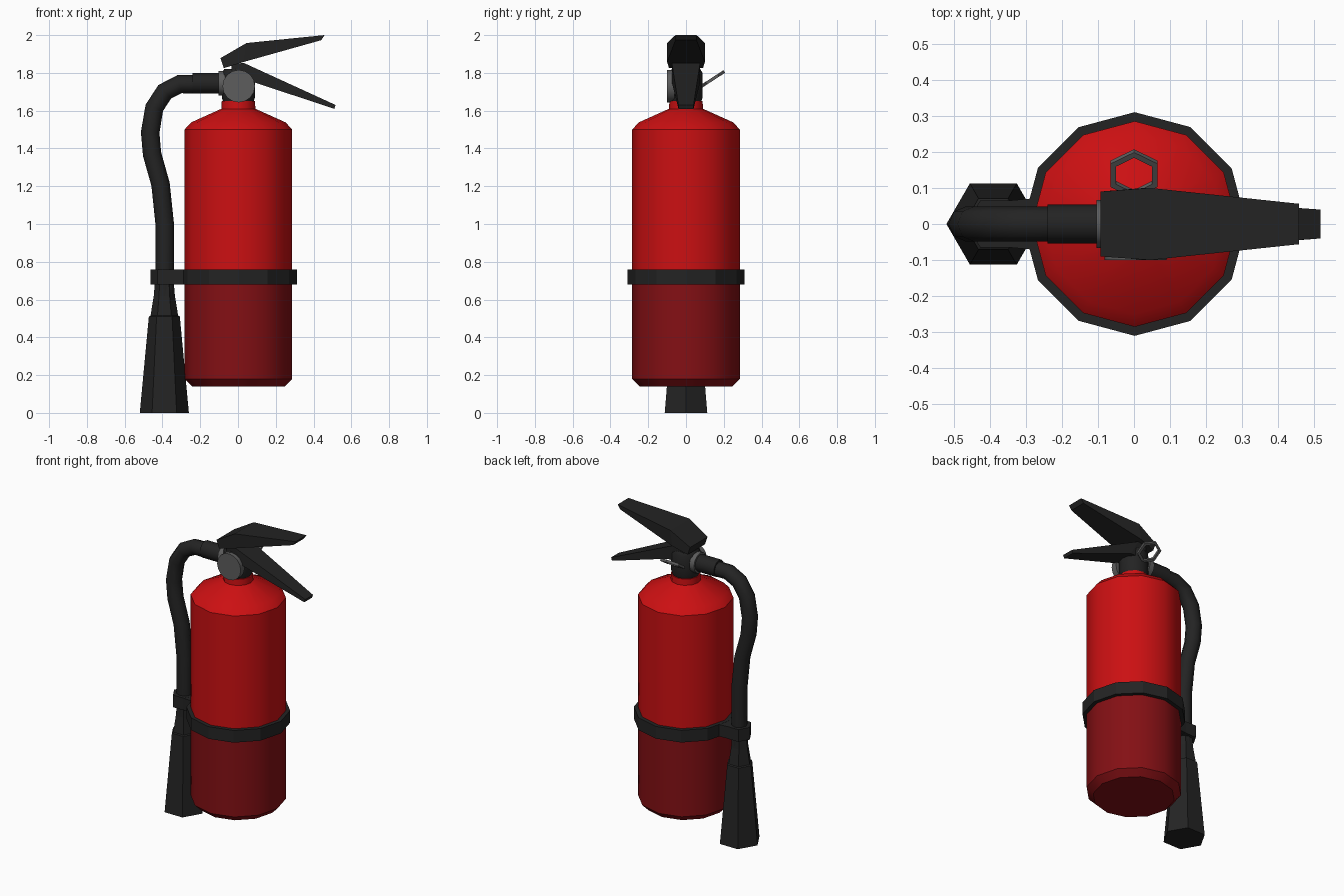
import bpy, bmesh, math
from mathutils import Vector, Matrix

if "Cube" in bpy.data.objects:
    bpy.data.objects.remove(bpy.data.objects["Cube"])


def material(name, rgb):
    m = bpy.data.materials.new(name)
    m.diffuse_color = (*rgb, 1)
    m.use_nodes = True
    m.node_tree.nodes["Principled BSDF"].inputs["Base Color"].default_value = m.diffuse_color
    return m


RED = material("red_paint", (0.60, 0.005, 0.006))
DARK_RED = material("dark_red_paint", (0.23, 0.005, 0.007))
BLACK = material("black_rubber", (0.017, 0.017, 0.017))
GREY = material("grey_metal", (0.11, 0.11, 0.11))


def finish(name, bm, mats, angle=None):
    bmesh.ops.recalc_face_normals(bm, faces=bm.faces)
    me = bpy.data.meshes.new(name)
    bm.to_mesh(me)
    bm.free()
    for m in mats:
        me.materials.append(m)
    ob = bpy.data.objects.new(name, me)
    bpy.context.collection.objects.link(ob)
    if angle:
        bpy.ops.object.select_all(action='DESELECT')
        bpy.context.view_layer.objects.active = ob
        ob.select_set(True)
        bpy.ops.object.shade_smooth_by_angle(angle=math.radians(angle))
    return ob


def loft(rings, closed=False):
    """Join rings of points with quads; cap the ends unless closed."""
    bm = bmesh.new()
    vs = [[bm.verts.new(p) for p in r] for r in rings]
    n = len(vs[0])
    pairs = list(zip(vs, vs[1:])) + ([(vs[-1], vs[0])] if closed else [])
    for a, b in pairs:
        for i in range(n):
            j = (i + 1) % n
            bm.faces.new((a[i], a[j], b[j], b[i]))
    if not closed:
        bm.faces.new(vs[0])
        bm.faces.new(vs[-1])
    return bm


def lathe(profile, n, matrix=Matrix(), closed=False):
    """Revolve (radius, height) points around local z."""
    rings = [[matrix @ Vector((r * math.cos(2 * math.pi * i / n),
                               r * math.sin(2 * math.pi * i / n), z))
              for i in range(n)] for r, z in profile]
    return loft(rings, closed)


def slab(name, stations, mat):
    """Tapered lever: each station is top x, top z, bottom x, bottom z, half width."""
    rings = [[(xt, -w, zt), (xt, w, zt), (xb, w, zb), (xb, -w, zb)]
             for xt, zt, xb, zb, w in stations]
    return finish(name, loft(rings), [mat])


at = Matrix.Translation
CX = 0.002

# Tank, darker below the strap
bm = lathe([(0.245, 0.14), (0.285, 0.18), (0.285, 0.72), (0.285, 1.50),
            (0.25, 1.538), (0.09, 1.61), (0.088, 1.65)], 12, at((CX, 0, 0)))
for f in bm.faces:
    if f.calc_center_median().z < 0.72:
        f.material_index = 1
finish("tank", bm, [RED, DARK_RED], 35)

# Strap with hose clip
finish("strap", lathe([(0.27, 0.68), (0.31, 0.68), (0.31, 0.76), (0.27, 0.76)],
                      12, at((CX, 0, 0)), True), [BLACK])
finish("hose_clip", lathe([(0.076, 0.68), (0.076, 0.76)], 6, at((-0.388, 0, 0))), [BLACK])
slab("clip_bridge", [(-0.40, 0.759, -0.40, 0.681, 0.06),
                     (-0.27, 0.759, -0.27, 0.681, 0.072)], BLACK)

# Discharge horn
finish("horn", lathe([(0.13, 0), (0.082, 0.51), (0.073, 0.515), (0.056, 0.62),
                      (0.05, 0.69)], 6, at((-0.39, 0, 0))), [BLACK])

# Hose swept along a path in the xz plane
path = [(-0.388, 0.62), (-0.388, 1.0), (-0.41, 1.21), (-0.455, 1.37),
        (-0.465, 1.485), (-0.443, 1.615), (-0.388, 1.70), (-0.31, 1.74), (-0.22, 1.74)]
pts = [Vector((x, 0, z)) for x, z in path]
rings = []
for i, p in enumerate(pts):
    t = (pts[min(i + 1, len(pts) - 1)] - pts[max(i - 1, 0)]).normalized()
    side = Vector((0, 1, 0))
    up = t.cross(side)
    rings.append([p + 0.049 * (math.cos(a) * up + math.sin(a) * side)
                  for a in (k * math.pi / 4 for k in range(8))])
finish("hose", loft(rings), [BLACK], 50)

# Coupling and collar between hose and valve
along_x = Matrix.Rotation(math.pi / 2, 4, 'Y')
finish("hose_coupling", lathe([(0.054, -0.24), (0.054, -0.06)], 12,
                              at((0, 0, 1.745)) @ along_x), [BLACK], 35)
finish("collar", lathe([(0.066, -0.104), (0.066, -0.07)], 12,
                       at((0, 0, 1.745)) @ along_x), [GREY], 35)

# Valve body
finish("valve", lathe([(0.078, 1.64), (0.088, 1.67), (0.088, 1.80), (0.075, 1.82)],
                      12, at((CX, 0, 0))), [BLACK], 35)

# Pressure gauge on the front
along_y = Matrix.Rotation(math.pi / 2, 4, 'X')
finish("gauge", lathe([(0.086, 0.06), (0.086, 0.1)], 16,
                      at((0.004, 0, 1.73)) @ along_y), [GREY], 35)

# Squeeze lever and carry handle
slab("squeeze_lever", [(-0.093, 1.878, -0.075, 1.825, 0.09),
                       (0.045, 1.958, 0.03, 1.858, 0.10),
                       (0.458, 2.0, 0.44, 1.973, 0.056)], BLACK)
slab("carry_handle", [(-0.035, 1.845, -0.03, 1.75, 0.07),
                      (0.03, 1.853, 0.085, 1.75, 0.075),
                      (0.517, 1.63, 0.51, 1.61, 0.04)], BLACK)

# Hexagonal pull ring of the safety pin, tilted upward at the back
ring = at((0, 0.139, 1.766)) @ Matrix.Rotation(math.radians(33), 4, 'X') \
    @ Matrix.Rotation(math.pi / 2, 4, 'Z')
finish("pin_ring", lathe([(0.058, -0.008), (0.076, -0.008), (0.076, 0.008), (0.058, 0.008)],
                         6, ring, True), [GREY])
